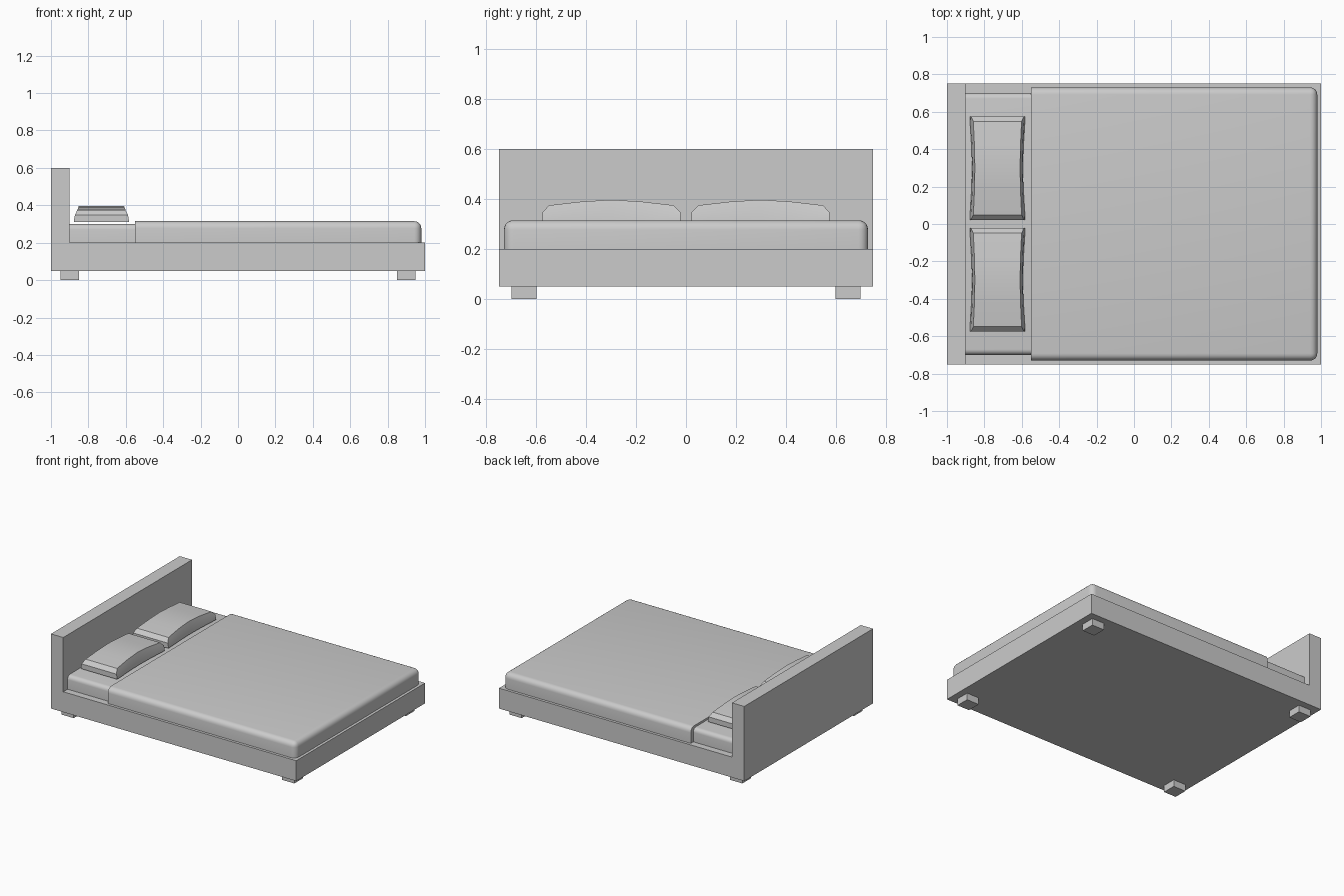
import bpy, bmesh

if "Cube" in bpy.data.objects:
    bpy.data.objects.remove(bpy.data.objects["Cube"])


def finish(name, bm, smooth=False):
    bmesh.ops.recalc_face_normals(bm, faces=bm.faces)
    mesh = bpy.data.meshes.new(name)
    bm.to_mesh(mesh)
    bm.free()
    ob = bpy.data.objects.new(name, mesh)
    bpy.context.collection.objects.link(ob)
    if smooth:
        bpy.ops.object.select_all(action='DESELECT')
        ob.select_set(True)
        bpy.context.view_layer.objects.active = ob
        bpy.ops.object.shade_smooth_by_angle(angle=0.6)
    return ob


def box(name, lo, hi, radius=0.0):
    """Box; a radius rounds every edge not on the base or the head end."""
    bm = bmesh.new()
    bmesh.ops.create_cube(bm, size=1)
    for v in bm.verts:
        v.co = [(a + b) / 2 + c * (b - a) for a, b, c in zip(lo, hi, v.co)]
    if radius:
        edges = [e for e in bm.edges
                 if not all(v.co.z < lo[2] + 1e-4 for v in e.verts)
                 and not all(v.co.x < lo[0] + 1e-4 for v in e.verts)]
        bmesh.ops.bevel(bm, geom=edges, offset=radius, segments=5,
                        profile=0.5, affect='EDGES', clamp_overlap=True)
    return finish(name, bm, radius > 0)


# Frame and headboard: one L-shaped side profile extruded across the width
bm = bmesh.new()
profile = [(-1, .05), (1, .05), (1, .2), (-.9, .2), (-.9, .6), (-1, .6)]
side = bm.faces.new([bm.verts.new((x, -.75, z)) for x, z in profile])
ext = bmesh.ops.extrude_face_region(bm, geom=[side])
# keep the starting cap so the solid is closed
for v in [g for g in ext["geom"] if isinstance(g, bmesh.types.BMVert)]:
    v.co.y = .75
if not any(all(abs(v.co.y + .75) < 1e-5 for v in f.verts) for f in bm.faces):
    bm.faces.new([v for v in bm.verts if v.co.y < 0])
finish("bed_frame", bm)

# Feet
for x in (-.9, .9):
    for y in (-.65, .65):
        box("foot", (x - .05, y - .05, 0), (x + .05, y + .05, .05))

# Mattress and blanket
box("mattress", (-.9, -.7, .2), (.94, .7, .3), .03)
box("blanket", (-.55, -.73, .2), (.98, .73, .315), .038)


# Pillow: lofted sections (y, top z, base half width, top half width)
def pillow(name, cy):
    half = [(.277, .347, .147, .142), (.25, .375, .147, .129),
            (.12, .39, .139, .123), (0, .397, .136, .121)]
    stations = [(-y, z, b, t) for y, z, b, t in half] + half[-2::-1]
    bm = bmesh.new()
    rings = []
    for y, z, b, t in stations:
        zm, m = .31 + (z - .31) * .5, t + (b - t) * .72
        pts = [(-b, .31), (b, .31), (m, zm), (t, z), (-t, z), (-m, zm)]
        rings.append([bm.verts.new((-.73 + px, cy + y, pz)) for px, pz in pts])
    for a, c in zip(rings, rings[1:]):
        for i in range(6):
            j = (i + 1) % 6
            bm.faces.new((a[i], a[j], c[j], c[i]))
    bm.faces.new(rings[0])
    bm.faces.new(rings[-1])
    finish(name, bm, True)


for name, cy in (("pillow_near", -.299), ("pillow_far", .299)):
    pillow(name, cy)
